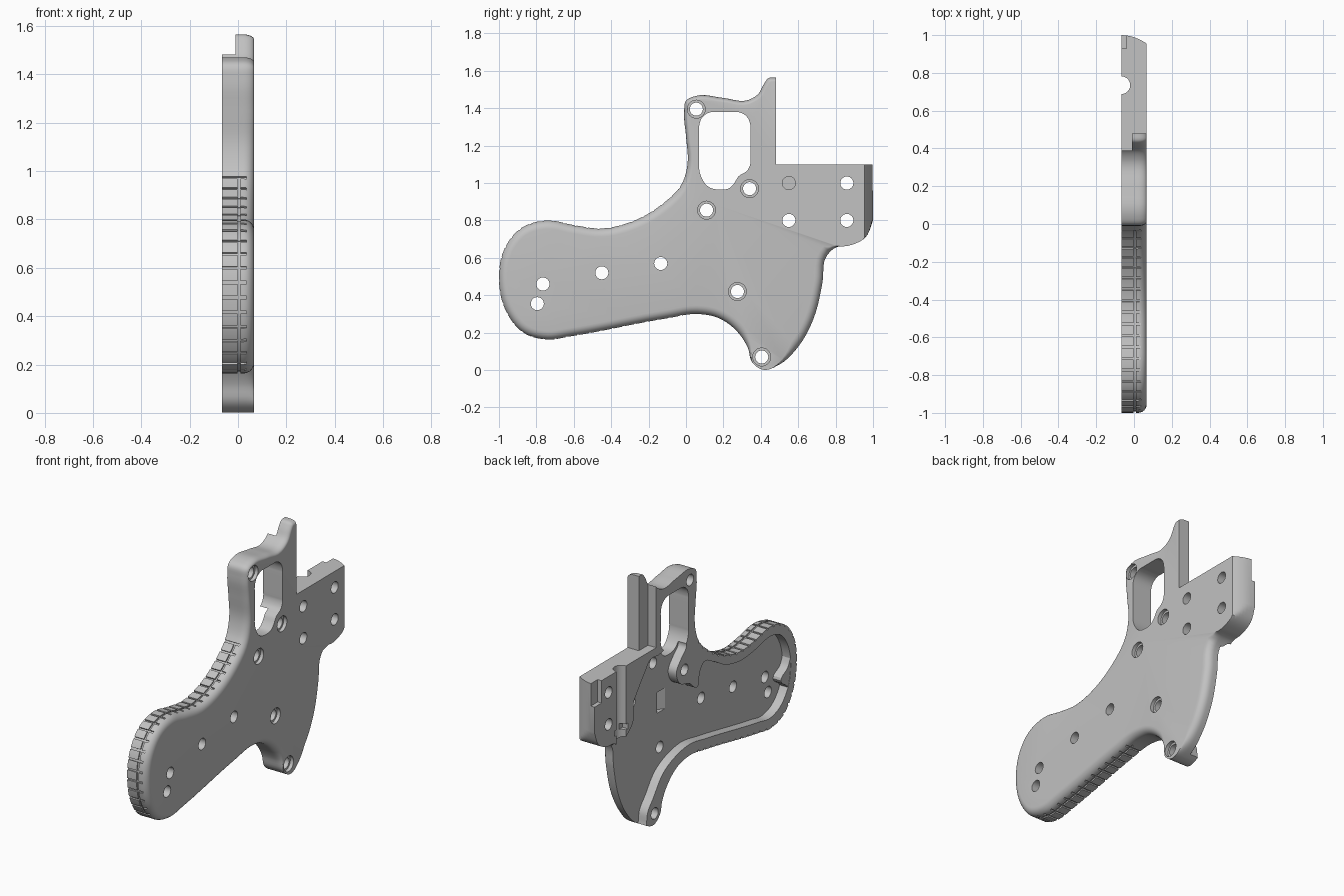
import bpy, bmesh, math
from mathutils import Vector, Matrix

cube = bpy.data.objects.get("Cube")
if cube:
    bpy.data.objects.remove(cube, do_unlink=True)

XI, XO, FLOOR, ROUND = -0.067, 0.067, -0.01, 0.045   # open side, outer face, recess floor, edge radius

grey = bpy.data.materials.new("plain grey")
grey.use_nodes = True
grey.diffuse_color = (0.54, 0.54, 0.54, 1)
grey.node_tree.nodes["Principled BSDF"].inputs["Base Color"].default_value = (0.54, 0.54, 0.54, 1)


def smooth(points, closed=False, steps=5):
    """Smooth (y, z) curve through the points, without overshoot."""
    p = [Vector(q) for q in points]
    n = len(p)
    tan = []
    for i in range(n):
        a, b = p[i] - p[i - 1], p[(i + 1) % n] - p[i]
        if not closed and i in (0, n - 1):
            tan.append((b if i == 0 else a).normalized())
        else:
            tan.append((a.normalized() * b.length + b.normalized() * a.length).normalized())
    out = []
    for i in range(n if closed else n - 1):
        j = (i + 1) % n
        l = (p[j] - p[i]).length
        for k in range(steps):
            t = k / steps
            out.append(p[i] * (2*t**3 - 3*t*t + 1) + tan[i] * l * (t**3 - 2*t*t + t)
                       + p[j] * (3*t*t - 2*t**3) + tan[j] * l * (t**3 - t*t))
    return out if closed else out + [p[-1]]


def loft(bm, layers):
    """Closed solid through rings of (x, y, z) points."""
    rings = [[bm.verts.new(v) for v in ring] for ring in layers]
    n = len(rings[0])
    faces = [bm.faces.new(rings[0]), bm.faces.new(rings[-1])]
    for a, b in zip(rings, rings[1:]):
        faces += [bm.faces.new((a[i], a[(i + 1) % n], b[(i + 1) % n], b[i])) for i in range(n)]
    bmesh.ops.recalc_face_normals(bm, faces=faces)


def prism(bm, pts, xa, xb):
    loft(bm, [[(x, p[0], p[1]) for p in pts] for x in (xa, xb)])


def rect(y0, y1, z0, z1):
    return [(y0, z0), (y1, z0), (y1, z1), (y0, z1)]


def disc(c, r, n=24):
    return [(c[0] + r * math.cos(a), c[1] + r * math.sin(a))
            for a in (2 * math.pi * i / n for i in range(n))]


def make(name, bm):
    mesh = bpy.data.meshes.new(name)
    bm.to_mesh(mesh)
    bm.free()
    mesh.materials.append(grey)
    ob = bpy.data.objects.new(name, mesh)
    bpy.context.collection.objects.link(ob)
    return ob


def activate(ob):
    bpy.ops.object.select_all(action='DESELECT')
    ob.select_set(True)
    bpy.context.view_layer.objects.active = ob


def cut(ob, bm):
    tool = make("cutter", bm)
    tool.hide_render = True
    mod = ob.modifiers.new("cut", 'BOOLEAN')
    mod.operation, mod.solver, mod.object = 'DIFFERENCE', 'EXACT', tool
    activate(ob)
    bpy.ops.object.modifier_apply(modifier=mod.name)
    bpy.data.objects.remove(tool, do_unlink=True)


# Outline of the frame: post, guard, grip, lower boss, rear block
outline = smooth([
    (.48, 1.565), (.44, 1.56), (.42, 1.535), (.385, 1.475), (.33, 1.443), (.2, 1.455), (.05, 1.465),
    (0, 1.44), (-.01, 1.38), (0, 1.25), (.008, 1.1), (-.02, 1.0), (-.13, .885), (-.3, .79), (-.45, .757),
    (-.6, .775), (-.74, .8), (-.88, .76), (-.97, .65), (-1, .48), (-.96, .31), (-.87, .2), (-.74, .163),
    (-.62, .18), (-.1, .277), (.06, .3), (.17, .28), (.27, .21), (.33, .12), (.355, .04), (.41, .002),
    (.5, .03), (.6, .125), (.68, .27), (.73, .47), (.752, .61), (.8, .655), (.87, .665), (.96, .71), (1, .8)])
outline += [Vector((1, 1.1)), Vector((.48, 1.1))]
N = len(outline)


def inward(i):
    if i == 0:                                    # post tip rounds straight down
        return Vector((0, -1))
    t = (outline[(i + 1) % N] - outline[i - 1]).normalized()
    return Vector((-t.y, t.x))


def softness(p):
    """How rounded the outer edge is at this outline point."""
    if p.x > .47 and .64 < p.y < 1.2:
        return max(0, min(1, (.82 - p.x) / .08)) if p.y < .7 else 0
    if p.y > .9:
        return 1 - .5 * min(1, (p.y - .9) / .3)
    boss = (p - Vector((.41, .02))).length
    return max(0, min(1, (boss - .06) / .15))


def ring(x, inset):
    out = []
    limit = 1 - .045 * ((x - XI) / (XO - XI)) ** 2      # curved rear end
    for i, p in enumerate(outline):
        q = p + inward(i) * inset * softness(p)
        out.append((x, min(q.x, limit), q.y))
    return out


layers = [ring(x, 0) for x in (XI, -.04, -.015, .005)]
for k in range(7):
    a = math.pi / 2 * k / 6
    layers.append(ring(XO - ROUND + ROUND * math.sin(a), ROUND * (1 - math.cos(a))))
bm = bmesh.new()
loft(bm, layers)
frame = make("frame_half", bm)

# Evenly spaced stations around the grip edge
ids = [i for i, p in enumerate(outline) if p.x < 0.0 and p.y < .98]
stations, travelled = [], 0.0
for i in ids[:-1]:
    a, b = outline[i], outline[i + 1]
    l = (b - a).length
    while travelled < l:
        stations.append((a.lerp(b, travelled / l), (b - a) / l, inward(i)))
        travelled += .062
    travelled -= l

# Grip texture: cross grooves, then one lengthwise groove
bm = bmesh.new()
for p, t, n in stations:
    prism(bm, [p + t * .006 + n * .009, p - t * .006 + n * .009,
               p - t * .006 - n * .012, p + t * .006 - n * .012], -.1, .036)
cut(frame, bm)
bm = bmesh.new()
prism(bm, [outline[i] - inward(i) * .012 for i in ids]
      + [outline[i] + inward(i) * .008 for i in reversed(ids)], -.002, .01)
cut(frame, bm)

# Inner recess, open along the rear lower edge
recess = smooth([
    (-.94, .48), (-.9, .64), (-.84, .71), (-.74, .74), (-.6, .715), (-.45, .7), (-.3, .73), (-.17, .8),
    (-.08, .83), (-.04, .78), (-.02, .7), (.06, .75), (.16, .79), (.19, .87), (.14, .94), (.09, 1.0),
    (.14, 1.06), (.29, 1.06), (.36, 1.045), (.45, 1.045), (.5, .99), (.58, .89), (.61, .85), (.62, .72),
    (.67, .67), (.78, .61), (.95, .45), (.9, -.1), (.58, -.1), (.49, .02), (.475, .1), (.42, .17),
    (.32, .29), (.19, .35), (.06, .37), (-.1, .345), (-.62, .248), (-.74, .23), (-.83, .26), (-.91, .35)],
    closed=True)
bm = bmesh.new()
prism(bm, recess, -.2, FLOOR)
cut(frame, bm)

# Guard window and through holes
bored = [(.055, 1.395), (.11, .855), (.34, .97), (.275, .42), (.405, .07)]
plain = [(-.765, .46), (-.795, .355), (-.45, .52), (-.135, .57), (.55, .8), (.86, .8), (.86, 1.0)]
bm = bmesh.new()
prism(bm, smooth([(.07, 1.08), (.07, 1.1), (.07, 1.28), (.07, 1.3), (.09, 1.355), (.14, 1.38), (.16, 1.38),
                  (.255, 1.38), (.275, 1.38), (.325, 1.355), (.345, 1.3), (.345, 1.28), (.345, 1.13),
                  (.345, 1.11), (.33, 1.07), (.28, 1.035), (.255, .995), (.23, .972),
                  (.18, .965), (.12, .98), (.085, 1.025)], closed=True), -.2, .2)
for c in bored + plain:
    prism(bm, disc(c, .035), -.2, .2)
cut(frame, bm)

# Slot beside the post, vertical pin groove
bm = bmesh.new()
prism(bm, rect(.39, .6, 1.1, 1.7), -.2, -.01)
bmesh.ops.create_cone(bm, cap_ends=True, segments=24, radius1=.047, radius2=.047, depth=.7,
                      matrix=Matrix.Translation((XI, .735, .87)))
cut(frame, bm)

# Counterbores, blind hole, corner notch, cross slot
bm = bmesh.new()
for c in bored:
    prism(bm, disc(c, .048), XO - .022, .2)
prism(bm, disc((.55, 1.0), .035), .01, .2)
prism(bm, rect(.93, 1.1, .96, 1.2), -.2, -.04)
prism(bm, rect(.67, .8, .7, .735), -.2, -.03)
# Sloping pocket in the recess floor
loft(bm, [[(-.04, .22, z), (FLOOR, .22, z), (.045, .3, z), (-.04, .3, z)] for z in (.64, .77)])
cut(frame, bm)

# Cusp inside the butt of the grip
bm = bmesh.new()
prism(bm, smooth([(-.95, .56), (-.915, .48), (-.845, .42), (-.905, .365), (-.945, .29)]), XI + .002, FLOOR + .005)
web = make("butt_web", bm)

for ob in (frame, web):
    activate(ob)
    bpy.ops.object.shade_smooth_by_angle(angle=math.radians(30))
